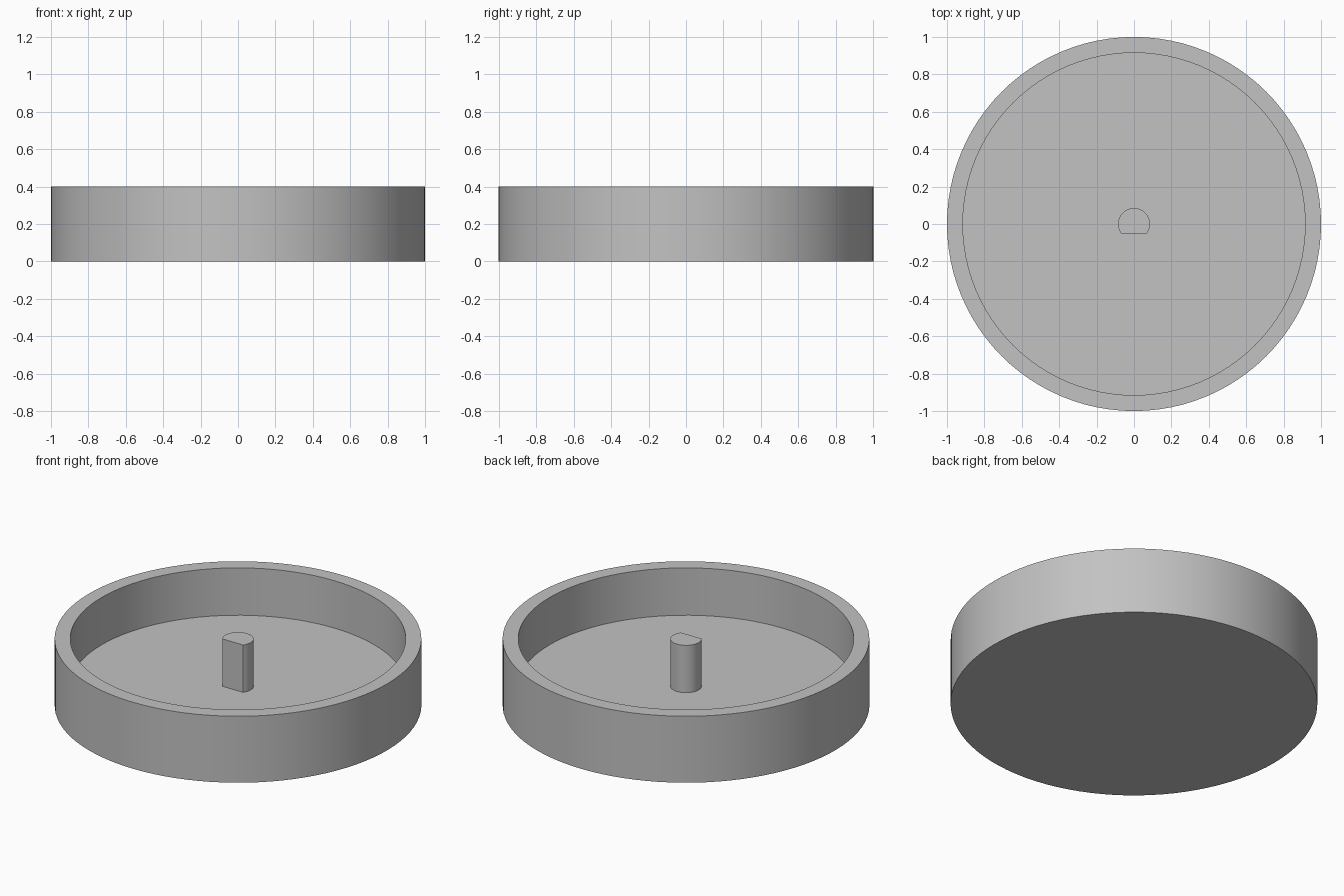
import bpy, bmesh, math

if "Cube" in bpy.data.objects:
    bpy.data.objects.remove(bpy.data.objects["Cube"])

SEGMENTS = 96
RADIUS, INNER = 1.0, 0.915
HEIGHT, FLOOR = 0.4, 0.115
POST_RADIUS, POST_FLAT = 0.085, -0.05

grey = bpy.data.materials.new("plain grey")
grey.diffuse_color = (0.54, 0.54, 0.54, 1)
grey.use_nodes = True
grey.node_tree.nodes["Principled BSDF"].inputs["Base Color"].default_value = grey.diffuse_color


def finish(bm, name):
    bmesh.ops.recalc_face_normals(bm, faces=bm.faces)
    mesh = bpy.data.meshes.new(name)
    bm.to_mesh(mesh)
    bm.free()
    mesh.materials.append(grey)
    obj = bpy.data.objects.new(name, mesh)
    bpy.context.collection.objects.link(obj)
    bpy.ops.object.select_all(action='DESELECT')
    obj.select_set(True)
    bpy.context.view_layer.objects.active = obj
    bpy.ops.object.shade_smooth_by_angle(angle=math.radians(30))
    return obj


def ring(bm, radius, z):
    angles = [2 * math.pi * i / SEGMENTS for i in range(SEGMENTS)]
    return [bm.verts.new((radius * math.cos(a), radius * math.sin(a), z)) for a in angles]


# Round dish: outer wall, rim, inner wall, closed bottom and floor
bm = bmesh.new()
rings = [ring(bm, r, z) for r, z in
         ((RADIUS, 0), (RADIUS, HEIGHT), (INNER, HEIGHT), (INNER, FLOOR))]
for a, b in zip(rings, rings[1:]):
    for i in range(SEGMENTS):
        j = (i + 1) % SEGMENTS
        bm.faces.new((a[i], a[j], b[j], b[i]))
bm.faces.new(rings[0])
bm.faces.new(rings[-1])
finish(bm, "round_dish")

# D-shaped centre post: an arc closed by the flat front
bm = bmesh.new()
start = math.asin(POST_FLAT / POST_RADIUS)
sweep = math.pi - 2 * start
steps = 48
profile = [bm.verts.new((POST_RADIUS * math.cos(start + sweep * i / steps),
                         POST_RADIUS * math.sin(start + sweep * i / steps), FLOOR))
           for i in range(steps + 1)]
base = bm.faces.new(profile)
top = bmesh.ops.extrude_face_region(bm, geom=[base], use_keep_orig=True)
bmesh.ops.translate(bm, vec=(0, 0, HEIGHT - FLOOR),
                    verts=[v for v in top["geom"] if isinstance(v, bmesh.types.BMVert)])
# The underside rests on the dish floor, so it is left open
bmesh.ops.delete(bm, geom=[base], context='FACES_ONLY')
finish(bm, "centre_post")
